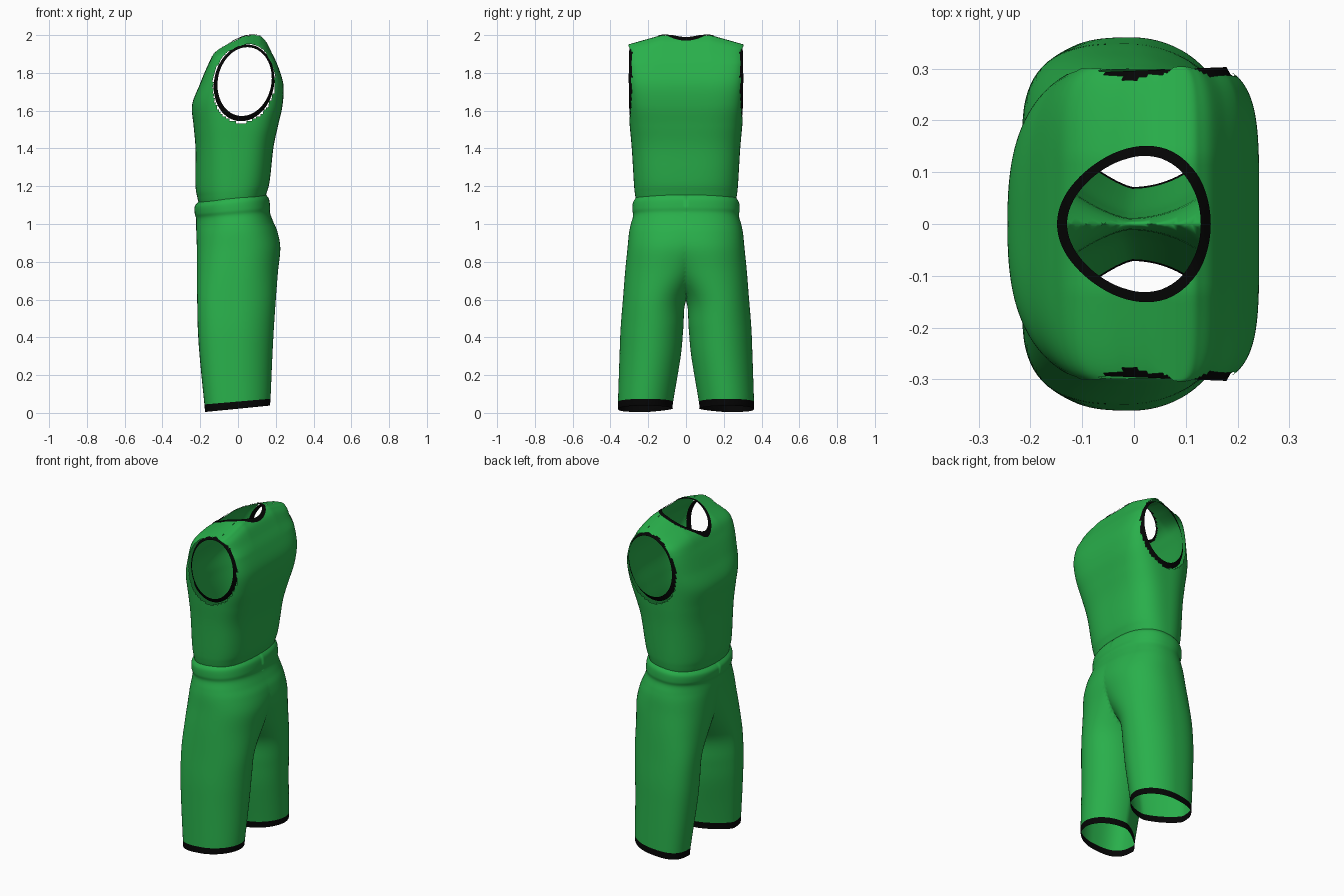
import bpy, bmesh, math
from mathutils import Vector
from mathutils.bvhtree import BVHTree

if "Cube" in bpy.data.objects:
    bpy.data.objects.remove(bpy.data.objects["Cube"])


def material(name, rgb):
    m = bpy.data.materials.new(name)
    m.diffuse_color = (*rgb, 1)
    m.use_nodes = True
    m.node_tree.nodes["Principled BSDF"].inputs["Base Color"].default_value = m.diffuse_color
    return m


GREEN = material("green cloth", (0.022, 0.43, 0.07))
BLACK = material("black trim", (0.0015, 0.0015, 0.0015))


def clamp(v):
    return max(0.0, min(1.0, v))


def smooth_rows(rows, steps):
    """Catmull-Rom resampling of a table of section values."""
    out = []
    for i in range(len(rows) - 1):
        p0, p1, p2, p3 = (rows[max(0, min(len(rows) - 1, i + k))] for k in (-1, 0, 1, 2))
        for s in range(steps):
            t = s / steps
            out.append([0.5 * (2 * b + (c - a) * t + (2 * a - 5 * b + 4 * c - d) * t * t
                               + (3 * b - a - 3 * c + d) * t ** 3)
                        for a, b, c, d in zip(p0, p1, p2, p3)])
    return out + [list(rows[-1])]


# Squareness of a leg section by quadrant: (is front, is inner)
LEG = {(True, False): 2.9, (False, False): 1.95, (True, True): 1.3, (False, True): 1.95}


def tube(rows, seg, bend):
    """Loft of rounded sections: z, front x, back x, centre y, half width, squareness, front squareness."""
    bm = bmesh.new()
    rings = []
    for z, xf, xb, yc, ry, nb, nf in rows:
        ring = []
        w = clamp(yc / 0.2)
        for i in range(seg):
            a = 2 * math.pi * i / seg
            c, s = math.cos(a), math.sin(a)
            e = (nf if c < 0 else nb) * (1 - w) + LEG[c < 0, s < 0] * w
            r = (abs(c) ** e + abs(s) ** e) ** (-1 / e)
            x, y = (xf + xb) / 2 + (xb - xf) / 2 * c * r, yc + ry * s * r
            ring.append(bm.verts.new((x, y, bend(x, y, z))))
        rings.append(ring)
    for a, b in zip(rings, rings[1:]):
        for i in range(seg):
            j = (i + 1) % seg
            bm.faces.new((a[i], a[j], b[j], b[i]))
    return bm


def finish(bm, name, mats):
    for f in bm.faces:
        f.smooth = True
    me = bpy.data.meshes.new(name)
    bm.to_mesh(me)
    bm.free()
    ob = bpy.data.objects.new(name, me)
    bpy.context.collection.objects.link(ob)
    for m in mats:
        me.materials.append(m)
    return ob


# Openings: (centre, radii) of the inner and outer trim edges
ARM = ((0.035, 1.754, 0.143, 0.182), (0.032, 1.747, 0.160, 0.203))
NECK = ((0.0, 0.0, 0.127, 0.129), (0.0, 0.0, 0.146, 0.148))


def blend(pair, t):
    return [a + (b - a) * t for a, b in zip(*pair)]


def arm_point(t, a):
    cx, cz, rx, rz = blend(ARM, t)
    dz = rz * math.sin(a)
    return cx + rx * math.cos(a) + 0.08 * dz, cz + dz


def neck_point(t, a):
    cx, cy, rx, ry = blend(NECK, t)
    return cx + rx * math.cos(a), cy + ry * math.sin(a) * (1 + 0.18 * math.cos(a))


def in_arm(x, z, t):
    cx, cz, rx, rz = blend(ARM, t)
    return ((x - cx - 0.08 * (z - cz)) / rx) ** 2 + ((z - cz) / rz) ** 2 < 1


def in_neck(x, y, t):
    cx, cy, rx, ry = blend(NECK, t)
    c = (x - cx) / rx
    return c * c + (y / (ry * (1 + 0.18 * c))) ** 2 < 1


def trim(name, tree, point, origin, direction, place):
    """Band around an opening, its edges found by projecting onto the shirt."""
    bm = bmesh.new()
    rings = []
    for t in (0, 0.5, 1):
        ring, last = [], None
        for i in range(72):
            u, v = point(t, 2 * math.pi * i / 72)
            hit, nor, _, _ = tree.ray_cast(origin(u, v), direction)
            if hit is None:
                hit, nor, _, _ = tree.find_nearest(last or origin(u, v))
            last = hit
            if nor.dot(direction) > 0:
                nor = -nor
            ring.append(bm.verts.new(place(t, u, v, hit, nor)))
        rings.append(ring)
    for a, b in zip(rings, rings[1:]):
        for i in range(72):
            j = (i + 1) % 72
            bm.faces.new((a[i], a[j], b[j], b[i]))
    bm.normal_update()
    if sum(f.normal.dot(direction) for f in bm.faces) > 0:
        bmesh.ops.reverse_faces(bm, faces=bm.faces)
    return finish(bm, name, [BLACK])


# Sleeveless shirt, shoulders sloping down to the sides
def shirt_bend(x, y, z):
    slope = 0.048 * max(0, (abs(y) - 0.13) / 0.17) * clamp((z - 1.85) / 0.15)
    return z - slope + 0.1 * x * clamp((1.3 - z) / 0.15)


shirt_rows = [
    (1.10, -0.200, 0.135, 0, 0.258, 2.7, 2.2),
    (1.16, -0.215, 0.155, 0, 0.270, 2.7, 2.2),
    (1.22, -0.225, 0.168, 0, 0.276, 2.8, 2.2),
    (1.40, -0.225, 0.187, 0, 0.287, 3.1, 2.4),
    (1.52, -0.235, 0.212, 0, 0.298, 3.6, 2.5),
    (1.63, -0.243, 0.236, 0, 0.306, 4.4, 2.7),
    (1.74, -0.202, 0.240, 0, 0.312, 5.0, 3.6),
    (1.84, -0.160, 0.210, 0, 0.314, 5.6, 4.6),
    (1.91, -0.120, 0.177, 0, 0.312, 5.6, 5.0),
    (1.96, -0.040, 0.152, 0, 0.308, 5.6, 5.0),
    (1.985, 0.008, 0.130, 0, 0.306, 5.6, 5.0),
    (1.997, 0.040, 0.112, 0, 0.304, 5.6, 5.0),
    (2.00, 0.0798, 0.0802, 0, 0.302, 5.6, 5.0)]
bm = tube(smooth_rows(shirt_rows, 9), 160, shirt_bend)
bm.normal_update()
tree = BVHTree.FromBMesh(bm)
gone = []
for f in bm.faces:
    p = f.calc_center_median()
    if abs(p.y) > 0.15 and p.z > 1.5 and (in_arm(p.x, p.z, 0.9) or abs(p.y) > 0.288 and in_arm(p.x, p.z, 1.3)):
        gone.append(f)
    elif p.z > 1.8 and in_neck(p.x, p.y, 0.6):
        gone.append(f)
bmesh.ops.delete(bm, geom=gone, context='FACES')
finish(bm, "shirt", [GREEN])


# Black edging on the openings; the armhole bands flare outward to a nearly flat rim
def arm_place(t, u, v, hit, nor):
    rim = 0.296 + 0.04 * u
    base = min(abs(hit.y) + 0.003, 0.274 + 0.02 * u)
    if v < 1.62:
        base = max(base, 0.28)
    return Vector((u, math.copysign(rim + (base - rim) * t, hit.y), v))


for side, label in ((1, "right"), (-1, "left")):
    trim(label + "_armhole_trim", tree, arm_point,
         lambda u, v, s=side: Vector((u, s, v)), Vector((0, -side, 0)), arm_place)
trim("neck_trim", tree, neck_point, lambda u, v: Vector((u, v, 3)), Vector((0, 0, -1)),
     lambda t, u, v, hit, nor: hit + nor * 0.003)


# Shorts: one leg tube cut at the middle and mirrored
def shorts_bend(x, y, z):
    return z + 0.1 * x * clamp((z - 0.9) / 0.2) + 0.1 * x * clamp((0.3 - z) / 0.28)


shorts_rows = [
    (0.022, -0.175, 0.168, 0.215, 0.145, 2.2, 2.2),
    (0.060, -0.178, 0.172, 0.214, 0.146, 2.2, 2.2),
    (0.30, -0.203, 0.182, 0.190, 0.162, 2.3, 2.3),
    (0.45, -0.213, 0.190, 0.180, 0.166, 2.3, 2.3),
    (0.60, -0.216, 0.200, 0.166, 0.168, 2.3, 2.3),
    (0.75, -0.217, 0.212, 0.110, 0.212, 2.3, 2.3),
    (0.87, -0.218, 0.224, 0.060, 0.250, 2.3, 2.3),
    (0.95, -0.220, 0.210, 0.030, 0.272, 2.3, 2.2),
    (1.00, -0.222, 0.188, 0.010, 0.282, 2.4, 2.1),
    (1.045, -0.222, 0.170, 0, 0.280, 2.5, 2.1),
    (1.075, -0.229, 0.170, 0, 0.284, 2.5, 2.1),
    (1.115, -0.229, 0.164, 0, 0.281, 2.5, 2.1),
    (1.138, -0.210, 0.150, 0, 0.267, 2.5, 2.1)]
bm = tube(smooth_rows(shorts_rows, 6), 96, shorts_bend)
for f in bm.faces:
    # Hem band is the lowest section of the tube
    p = f.calc_center_median()
    f.material_index = 1 if p.z - 0.1 * p.x < 0.06 else 0
bmesh.ops.bisect_plane(bm, geom=bm.verts[:] + bm.edges[:] + bm.faces[:],
                       plane_co=(0, 0, 0), plane_no=(0, 1, 0), clear_inner=True)
shorts = finish(bm, "shorts", [GREEN, BLACK])
mod = shorts.modifiers.new("mirror", 'MIRROR')
mod.use_axis = (False, True, False)
mod.merge_threshold = 0.0005
